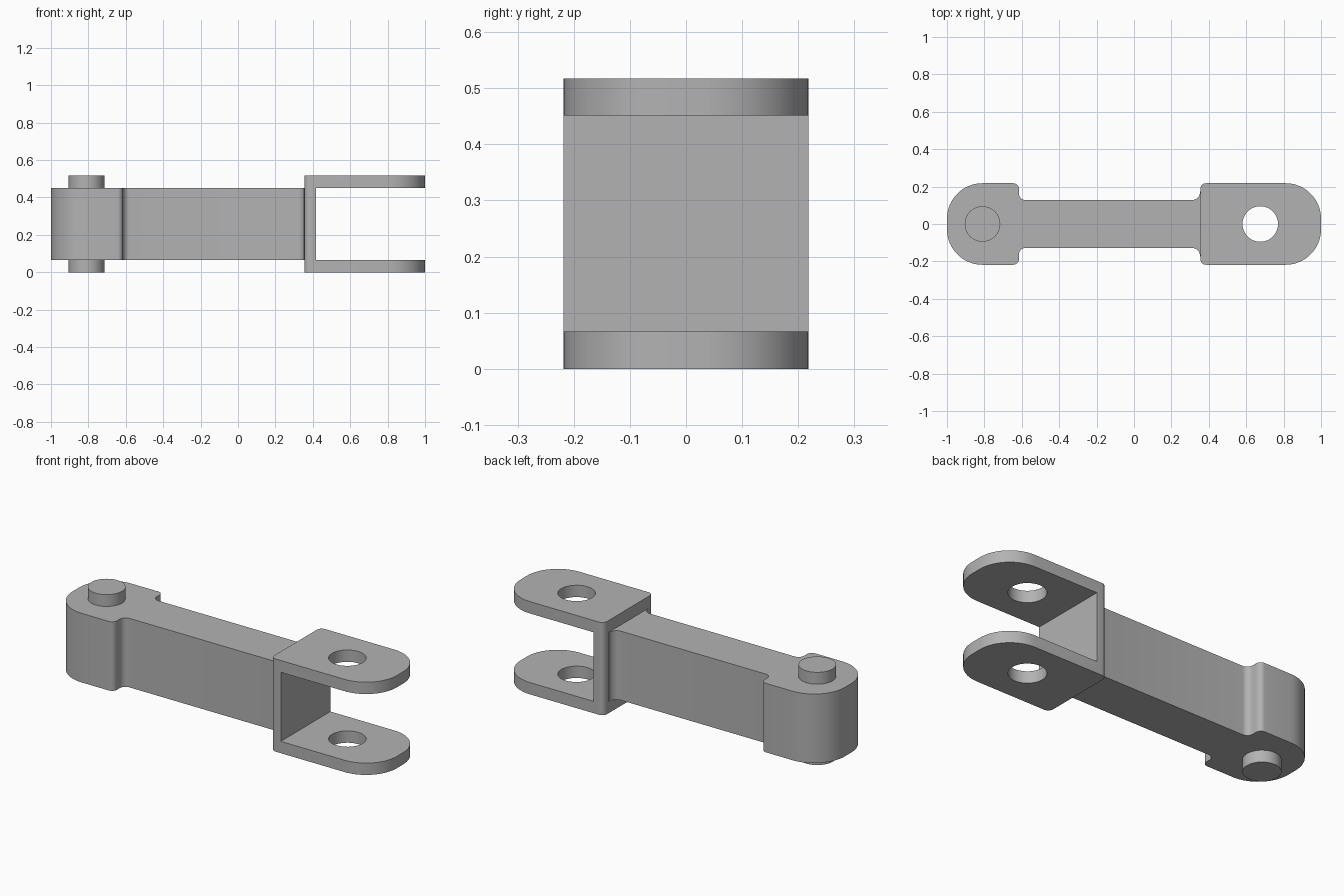
import bpy, bmesh, math
from mathutils import Vector

cube = bpy.data.objects.get("Cube")
if cube:
    bpy.data.objects.remove(cube, do_unlink=True)

steel = bpy.data.materials.new("mid_grey_steel")
steel.use_nodes = True
grey = (0.45, 0.45, 0.45, 1)
steel.diffuse_color = grey
steel.node_tree.nodes["Principled BSDF"].inputs["Base Color"].default_value = grey


def rounded_outline(half):
    """Mirror a half outline of (x, y, radius) across y and round its corners."""
    pts = half + [(x, -y, r) for x, y, r in reversed(half)]
    out = []
    for i, (x, y, r) in enumerate(pts):
        p = Vector((x, y))
        if r == 0:
            out.append(p)
            continue
        to_prev = (Vector(pts[i - 1][:2]) - p).normalized()
        to_next = (Vector(pts[(i + 1) % len(pts)][:2]) - p).normalized()
        angle = to_prev.angle(to_next)
        sweep = math.pi - angle
        centre = p + (to_prev + to_next).normalized() * r / math.sin(angle / 2)
        reach = r / math.tan(angle / 2)
        a = p + to_prev * reach - centre
        b = p + to_next * reach - centre
        steps = 16 if r > 0.1 else 8
        for k in range(steps + 1):
            t = k / steps
            out.append(centre + (a * math.sin((1 - t) * sweep)
                                 + b * math.sin(t * sweep)) / math.sin(sweep))
    return out


def prism(name, outline, z0, z1):
    """Extrude a plan outline from z0 to z1."""
    bm = bmesh.new()
    base = bm.faces.new([bm.verts.new((p[0], p[1], z0)) for p in outline])
    top = bmesh.ops.extrude_face_region(bm, geom=[base])["geom"]
    bmesh.ops.translate(bm, vec=(0, 0, z1 - z0),
                        verts=[v for v in top if isinstance(v, bmesh.types.BMVert)])
    bmesh.ops.recalc_face_normals(bm, faces=bm.faces[:])
    mesh = bpy.data.meshes.new(name)
    bm.to_mesh(mesh)
    bm.free()
    mesh.materials.append(steel)
    obj = bpy.data.objects.new(name, mesh)
    bpy.context.collection.objects.link(obj)
    return obj


def circle(x, r, n=48):
    return [(x + r * math.cos(k * math.tau / n), r * math.sin(k * math.tau / n))
            for k in range(n)]


def activate(obj):
    bpy.ops.object.select_all(action="DESELECT")
    obj.select_set(True)
    bpy.context.view_layer.objects.active = obj


def cut(obj, cutter):
    cutter.hide_render = True
    mod = obj.modifiers.new("cut", "BOOLEAN")
    mod.operation = "DIFFERENCE"
    mod.solver = "EXACT"
    mod.object = cutter
    activate(obj)
    bpy.ops.object.modifier_apply(modifier=mod.name)
    bpy.data.objects.remove(cutter, do_unlink=True)


HEIGHT, PLATE = 0.517, 0.066
WIDE, NARROW = 0.218, 0.128
FORK_X, PIN_R = 0.355, 0.095

# Link body: rounded head, narrow bar, and a fillet flaring into the fork
body = prism("link_body", rounded_outline([
    (-1, WIDE, 0.19), (-0.615, WIDE, 0.03), (-0.615, NARROW, 0.035),
    (FORK_X - 0.002, NARROW, 0.043), (FORK_X - 0.002, 0.175, 0), (FORK_X + 0.01, 0.175, 0),
]), PLATE, HEIGHT - PLATE)

# Pin through the head
pin = prism("hinge_pin", circle(-0.81, PIN_R), 0, HEIGHT)

# Fork: full-height block with a slot and a pin hole cut out
fork = prism("fork", rounded_outline([(FORK_X, WIDE, 0.03), (1, WIDE, 0.19)]), 0, HEIGHT)
cut(fork, prism("slot_cutter", [(0.417, -0.4), (1.2, -0.4), (1.2, 0.4), (0.417, 0.4)],
                PLATE, HEIGHT - PLATE))
cut(fork, prism("hole_cutter", circle(0.675, PIN_R), -0.1, HEIGHT + 0.1))

for part in (body, pin, fork):
    activate(part)
    bpy.ops.object.shade_smooth_by_angle(angle=math.radians(30))
